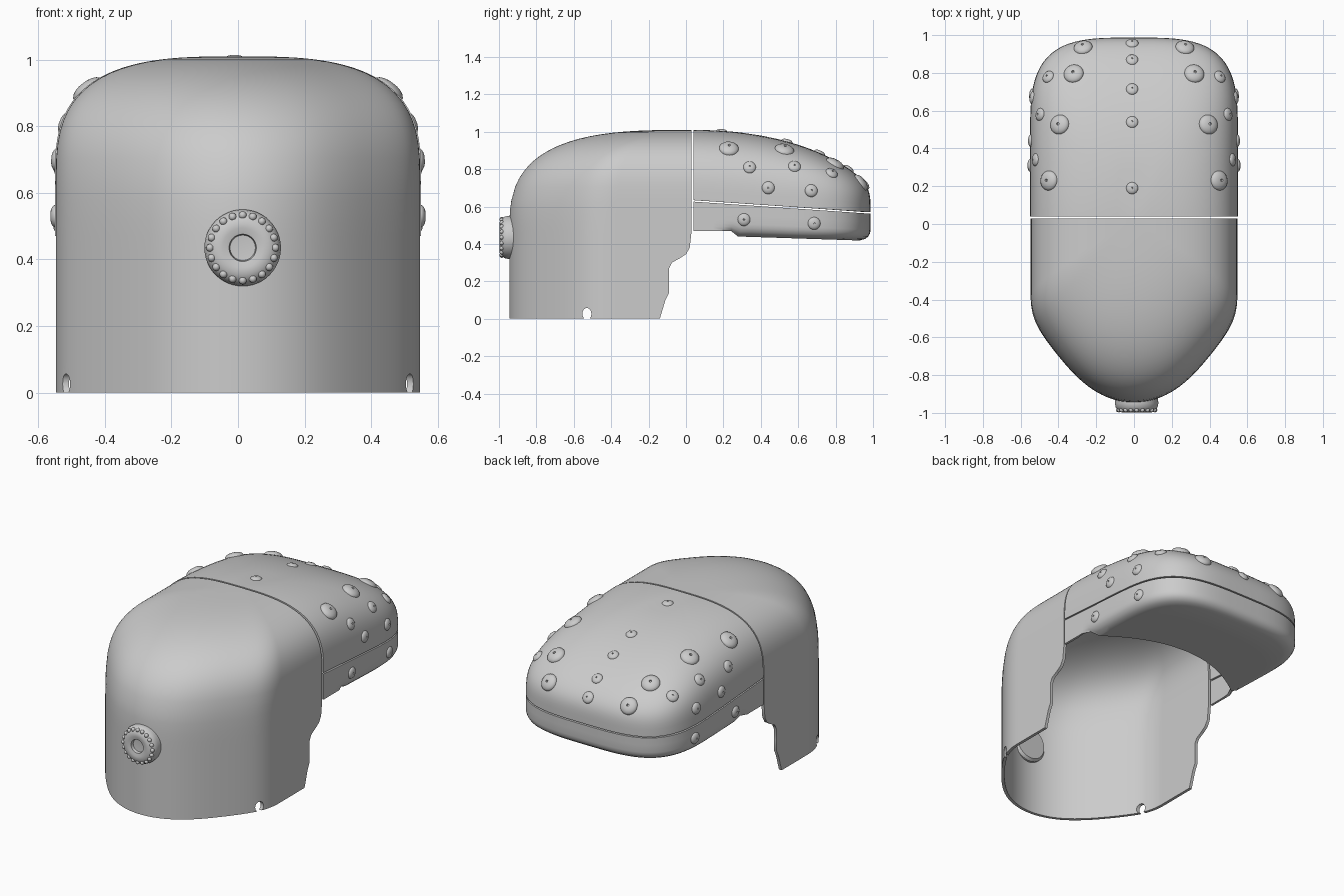
import bpy, bmesh, math
from mathutils import Vector, Matrix
from mathutils.bvhtree import BVHTree

if "Cube" in bpy.data.objects:
    bpy.data.objects.remove(bpy.data.objects["Cube"])


def finish(name, bm, angle=35, mods=None):
    me = bpy.data.meshes.new(name)
    bm.to_mesh(me)
    bm.free()
    ob = bpy.data.objects.new(name, me)
    bpy.context.collection.objects.link(ob)
    if mods:
        mods(ob)
    bpy.ops.object.select_all(action='DESELECT')
    ob.select_set(True)
    bpy.context.view_layer.objects.active = ob
    if mods:
        bpy.ops.object.convert(target='MESH')
    bpy.ops.object.shade_smooth_by_angle(angle=math.radians(angle))
    return ob


def grid(rows, inside):
    """Skin between rows of points, faces turned away from the inside point."""
    bm = bmesh.new()
    vs = [[bm.verts.new(p) for p in r] for r in rows]
    for a, b in zip(vs, vs[1:]):
        for i in range(len(a) - 1):
            bm.faces.new((a[i], a[i + 1], b[i + 1], b[i]))
    bmesh.ops.remove_doubles(bm, verts=bm.verts, dist=0.0008)
    bmesh.ops.dissolve_degenerate(bm, edges=bm.edges, dist=0.0005)
    bm.normal_update()
    c = Vector(inside)
    if sum(f.normal.dot(f.calc_center_median() - c) * f.calc_area() for f in bm.faces) < 0:
        bmesh.ops.reverse_faces(bm, faces=bm.faces)
    bm.normal_update()
    return bm


def solidify(ob, t):
    m = ob.modifiers.new("thickness", 'SOLIDIFY')
    m.thickness, m.offset = t, -1


def lathe(bm, profile, mat, n=24):
    rings = []
    for r, h in profile:
        k = n if r > 0 else 1
        rings.append([bm.verts.new(mat @ Vector((r * math.cos(2 * math.pi * i / n),
                                                 r * math.sin(2 * math.pi * i / n), h)))
                      for i in range(k)])
    for a, b in zip(rings, rings[1:]):
        for i in range(n):
            j = (i + 1) % n
            q = [a[i % len(a)], a[j % len(a)], b[j % len(b)], b[i % len(b)]]
            bm.faces.new(list(dict.fromkeys(q)))


def interp(table, t):
    for (a, va), (b, vb) in zip(table, table[1:]):
        if t <= b:
            return va + (vb - va) * max(0, (t - a) / (b - a))
    return table[-1][1]


def dome(q, n):
    return max(0.0, 1 - max(0.0, q) ** n) ** (1 / n)


def smooth(a, b, t):
    t = min(1, max(0, (t - a) / (b - a)))
    return t * t * (3 - 2 * t)


# Rear shell: pointed footprint, domed top, stepped front edge
half = [(1, -.30), (1, -.47), (.87, -.61), (.5, -.85), (.17, -.945)]
foot = half + [(-x, y) for x, y in reversed(half)]
for _ in range(3):
    cut = [foot[0]]
    for (ax, ay), (bx, by) in zip(foot, foot[1:]):
        cut += [(.75 * ax + .25 * bx, .75 * ay + .25 * by),
                (.25 * ax + .75 * bx, .25 * ay + .75 * by)]
    foot = cut + [foot[-1]]
edge = [(0, -.14), (.10, -.11), (.14, -.09), (.27, -.09), (.30, -.075), (.325, -.03),
        (.345, 0), (.38, .02), (.47, .03), (1.1, .03)]
levels = [z for z, _ in edge[:-1]] + [.05, .2, .42, .52, .58]
levels += [.63 + .38 * math.sin(math.pi / 2 * i / 18) ** (2 / 3) for i in range(19)]
rows = []
for z in sorted(levels):
    w = .547 * dome((z - .63) / .38, 3)
    s = dome((z - .45) / .56, 3)
    yf = interp(edge, z)
    pts = [(w * x, .03 + (y - .03) * s, z) for x, y in foot]
    yc = pts[0][1]
    lead = [yf + (yc - yf) * k / 5 for k in range(5)]
    rows.append([(w, y, z) for y in lead] + pts + [(-w, y, z) for y in reversed(lead)])

# Cutter for the small slots in the bottom edge
bm = bmesh.new()
slot = Matrix.Translation((-1, -.53, .02)) @ Matrix.Rotation(math.pi / 2, 4, 'Y')
lathe(bm, [(0, 0), (.024, 0), (.024, 2), (0, 2)], Matrix.Diagonal((1, 1, 1.3, 1)) @ slot)
bmesh.ops.recalc_face_normals(bm, faces=bm.faces)
cutter = finish("slot_cutter", bm)
cutter.hide_render = True


def shell_mods(ob):
    solidify(ob, .018)
    b = ob.modifiers.new("slots", 'BOOLEAN')
    b.operation, b.solver, b.object = 'DIFFERENCE', 'EXACT', cutter


finish("rear_shell", grid(rows, (0, -.3, .4)), mods=shell_mods)
bpy.data.objects.remove(cutter)

# Outline shared by both halves of the front cap
L, Y0 = .947, .04
quarter = [(1, .434 * k / 8) for k in range(8)]
for i in range(25):
    a = math.pi / 2 * i / 24
    quarter.append((max(0, math.cos(a)) ** (2 / 3.5), .434 + .566 * math.sin(a) ** (2 / 3.5)))
quarter[-1] = (0, 1)
outline = quarter + [(-x, y) for x, y in reversed(quarter[:-1])]


def seam(y):
    return .63 - .068 * (y - Y0)


def top(y):
    return 1.01 - .22 * max(0, y - Y0) ** 2


def bottom(y):
    return .47 - (.03 + .033 * max(0, y - .27)) * smooth(.24, .28, y)


# Upper front cap
rows = []
for i in range(25):
    q = math.sin(math.pi / 2 * i / 24) ** (2 / 3)
    w, f = .55 * dome(q, 3), L * dome(q, 4)
    row = []
    for x, v in outline:
        y = Y0 + f * v
        z0 = seam(y) + .004
        row.append((w * x, y, z0 + q * (top(y) - z0)))
    rows.append(row)
upper = finish("front_cap_upper", grid(rows, (0, .3, .6)), mods=lambda o: solidify(o, .018))

# Lower front band, rounded under and closed by a plate with a curved rear edge
rows = []
for p, inset in ((0, 0), (.3, 0), (.6, 0), (.72, .003), (.84, .012), (.94, .03), (1, .06)):
    row = []
    for x, v in outline:
        y = Y0 + L * v
        k = inset * smooth(.2, .3, y)
        y = Y0 + (y - Y0) * (1 - k / L)
        z0 = seam(y) - .004
        row.append(((.55 - k) * x, y, z0 + p * (bottom(y) - z0)))
    rows.append(row)
rim = rows[-1]
for t in (.33, .67, 1):
    row = []
    for x, y, z in rim:
        arc = .27 + .2 * (1 - min(1, abs(x) / .5) ** 2)
        yt = y + (min(y, arc) - y) * t
        row.append((x, yt, bottom(yt) if yt > .27 else z))
    rows.append(row)
lower = finish("front_cap_lower", grid(rows, (0, .4, .54)), mods=lambda o: solidify(o, .014))

# Domed rivets with a centre dimple, set on the cap surface
trees = []
for ob in (upper, lower):
    bm = bmesh.new()
    bm.from_mesh(ob.data)
    trees.append(BVHTree.FromBMesh(bm))
    bm.free()
RIVET = [(0, .2), (.1, .2), (.14, .4), (.35, .39), (.6, .33), (.82, .22), (.96, .08), (1, -.05), (1, -.3)]


def rivet(name, origin, direction, r):
    for tree in trees:
        loc, nor, _, _ = tree.ray_cast(Vector(origin), Vector(direction))
        if loc:
            m = Matrix.Translation(loc) @ nor.to_track_quat('Z', 'Y').to_matrix().to_4x4()
            bm = bmesh.new()
            lathe(bm, [(a * r, b * r) for a, b in RIVET], m)
            bmesh.ops.recalc_face_normals(bm, faces=bm.faces)
            finish(name, bm, 40)
            return


DOWN, BACK = (0, 0, -1), (0, -1, 0)
for s in (1, -1):
    for x, y in ((.32, .797), (.395, .527), (.452, .23)):
        rivet("large_rivet", (s * x, y, 2), DOWN, .053)
    rivet("large_rivet", (s * .27, 2, .73), BACK, .05)
    for y, z in ((.34, .81), (.58, .815), (.78, .78), (.44, .70), (.67, .685), (.31, .53), (.685, .51)):
        rivet("side_rivet", (s * 2, y, z), (-s, 0, 0), .034)
for y in (.19, .54, .715, .87):
    rivet("centre_rivet", (-.01, y, 2), DOWN, .032)
rivet("centre_rivet", (-.01, 2, .72), BACK, .034)

# Round knob with a ring of beads
base = Matrix.Translation((.014, -.9, .435)) @ Matrix.Rotation(math.pi / 2, 4, 'X')
bm = bmesh.new()
lathe(bm, [(0, 0), (.1, 0), (.113, .015), (.115, .05), (.111, .07), (.1, .086), (.08, .097),
           (.06, .097), (.041, .092), (.038, .075), (0, .072)], base, 48)
bmesh.ops.recalc_face_normals(bm, faces=bm.faces)
finish("knob", bm)
bm = bmesh.new()
for i in range(20):
    a = 2 * math.pi * i / 20
    bmesh.ops.create_icosphere(bm, subdivisions=2, radius=.012, matrix=base @ Matrix.Translation(
        (.098 * math.cos(a), .098 * math.sin(a), .085)))
finish("knob_beads", bm)
